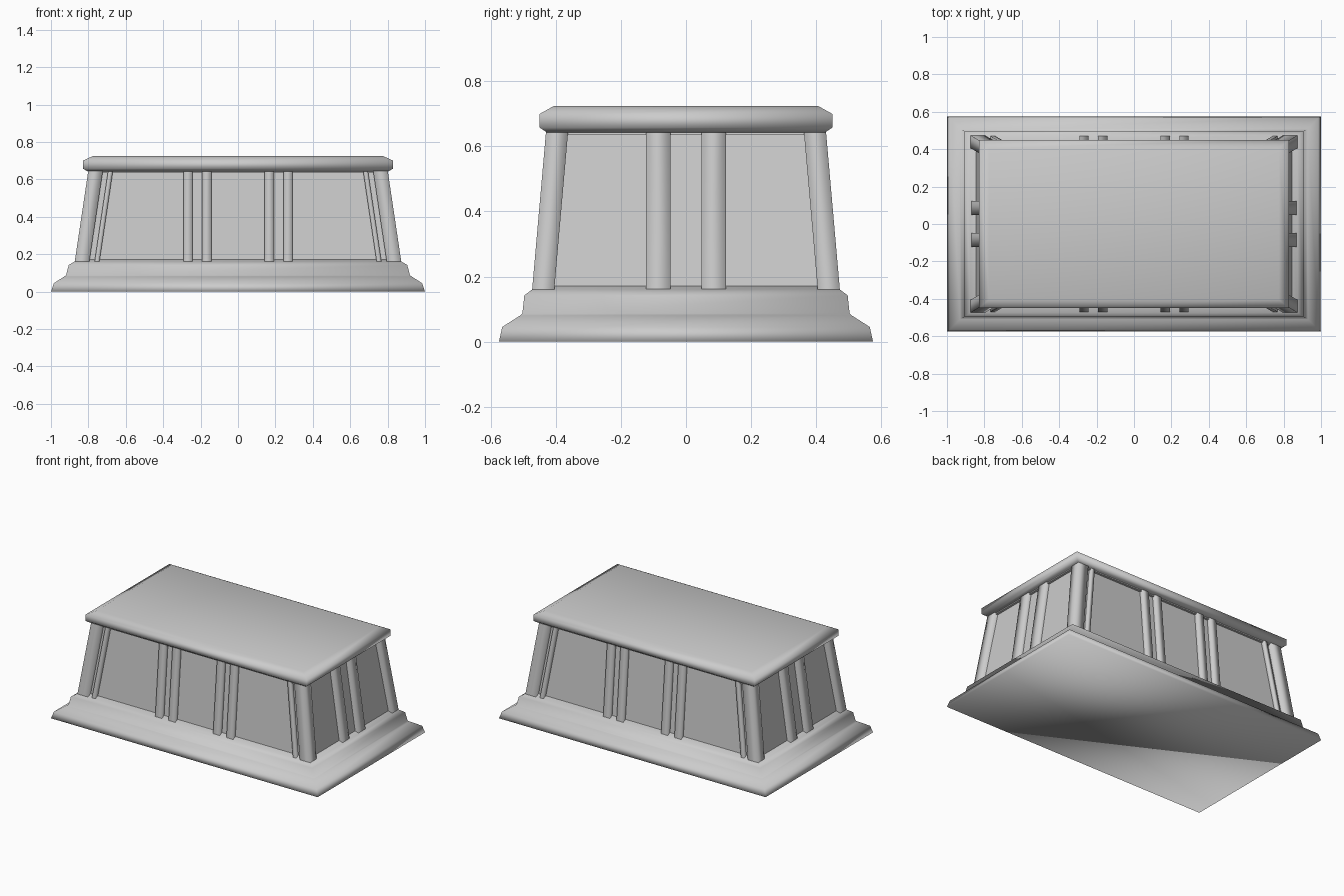
import bpy, bmesh

cube = bpy.data.objects.get("Cube")
if cube:
    bpy.data.objects.remove(cube, do_unlink=True)

stone = bpy.data.materials.new("light_grey_stone")
stone.diffuse_color = (0.6, 0.6, 0.6, 1)
stone.use_nodes = True
stone.node_tree.nodes["Principled BSDF"].inputs["Base Color"].default_value = (0.6, 0.6, 0.6, 1)


def loft(name, rings, smooth=True, open_ends=False):
    """Skin a stack of four-point rings into one solid or tube."""
    bm = bmesh.new()
    rows = [[bm.verts.new(p) for p in ring] for ring in rings]
    for low, high in zip(rows, rows[1:]):
        for i in range(4):
            j = (i + 1) % 4
            bm.faces.new((low[i], low[j], high[j], high[i]))
    ends = [bm.faces.new(rows[0]), bm.faces.new(rows[-1])]
    bmesh.ops.recalc_face_normals(bm, faces=bm.faces[:])
    if open_ends:
        bmesh.ops.delete(bm, geom=ends, context='FACES_ONLY')
    for f in bm.faces:
        f.smooth = smooth
    mesh = bpy.data.meshes.new(name)
    bm.to_mesh(mesh)
    bm.free()
    mesh.materials.append(stone)
    obj = bpy.data.objects.new(name, mesh)
    bpy.context.collection.objects.link(obj)
    return obj


def rect(x0, x1, y0, y1, z):
    return [(x0, y0, z), (x1, y0, z), (x1, y1, z), (x0, y1, z)]


def centred(profile):
    return [rect(-x, x, -y, y, z) for x, y, z in profile]


def outer(z):
    """Half width and half depth of the leaning outer walls at a height."""
    t = (z - 0.16) / 0.49
    return 0.873 - 0.073 * t, 0.473 - 0.043 * t


LOW, HIGH = 0.15, 0.655
RECESS = 0.027

# Stepped plinth and bevelled lid
loft("plinth", centred([(1, 0.575, 0), (0.985, 0.565, 0.045), (0.93, 0.51, 0.08),
                        (0.92, 0.503, 0.086), (0.905, 0.497, 0.142),
                        (0.875, 0.473, 0.16), (0.83, 0.44, 0.175)]))
loft("lid", centred([(0.805, 0.428, 0.643), (0.83, 0.45, 0.658),
                     (0.83, 0.45, 0.7), (0.775, 0.405, 0.725)]))

# Recessed panel walls, with a narrow header under the lid
loft("panel_walls", centred([(outer(z)[0] - RECESS, outer(z)[1] - RECESS, z)
                             for z in (LOW, HIGH)]), smooth=False)
loft("header", centred([(outer(z)[0] - 0.012, outer(z)[1] - 0.012, z)
                        for z in (0.635, HIGH)]), smooth=False)

# Corner posts
for sx, side in ((1, "left"), (-1, "right")):
    for sy, end in ((-1, "front"), (1, "back")):
        rings = []
        for z in (LOW, HIGH):
            x, y = outer(z)
            rings.append(rect(sx * (x - 0.078), sx * x, sy * (y - 0.068), sy * y, z))
        loft(f"corner_post_{end}_{side}", rings, open_ends=True)

        # Slim strip leaning beside each corner post
        rings = []
        for z in (LOW, HIGH):
            x, y = outer(z)
            rings.append(rect(sx * (x - 0.132), sx * (x - 0.106),
                              sy * (y - 0.04), sy * (y - 0.003), z))
        loft(f"slim_strip_{end}_{side}", rings, open_ends=True)

# Paired pillars on the long faces
for sy, end in ((-1, "front"), (1, "back")):
    for sx, side in ((1, "left"), (-1, "right")):
        for x0, place in ((0.142, "inner"), (0.242, "outer")):
            rings = [rect(sx * x0, sx * (x0 + 0.05), sy * (outer(z)[1] - 0.045),
                          sy * (outer(z)[1] - 0.003), z) for z in (LOW, HIGH)]
            loft(f"{end}_pillar_{place}_{side}", rings, open_ends=True)

# Paired pillars on the short faces
for sx, side in ((1, "left"), (-1, "right")):
    for sy, end in ((-1, "front"), (1, "back")):
        rings = [rect(sx * (outer(z)[0] - 0.05), sx * (outer(z)[0] - 0.003),
                      sy * 0.048, sy * 0.123, z) for z in (LOW, HIGH)]
        loft(f"{side}_end_pillar_{end}", rings, open_ends=True)
